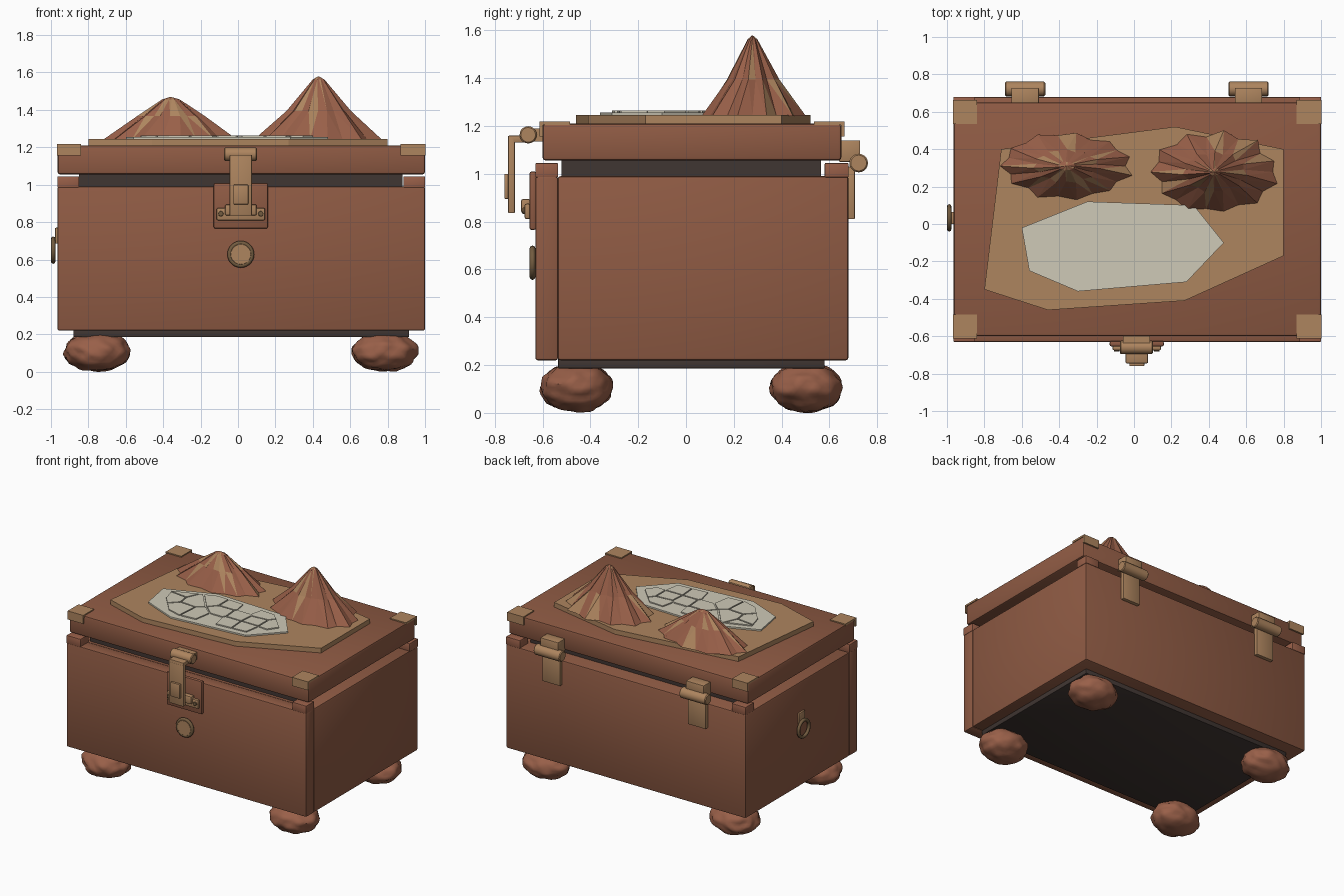
import bpy, bmesh, math, random
from mathutils import Vector, noise

if "Cube" in bpy.data.objects:
    bpy.data.objects.remove(bpy.data.objects["Cube"])

random.seed(4)


def material(name, rgb):
    m = bpy.data.materials.new(name)
    lin = [c / 12.92 if c <= 0.04045 else ((c + 0.055) / 1.055) ** 2.4 for c in rgb]
    m.diffuse_color = (*lin, 1)
    m.use_nodes = True
    m.node_tree.nodes["Principled BSDF"].inputs["Base Color"].default_value = m.diffuse_color
    return m


WOOD = material("brown_wood", (0.56, 0.355, 0.265))
ROCK = material("red_rock", (0.60, 0.375, 0.285))
BRASS = material("aged_brass", (0.68, 0.52, 0.37))
SAND = material("sand", (0.68, 0.52, 0.37))
DARK = material("dark_lining", (0.25, 0.21, 0.195))
BRONZE = material("dull_bronze", (0.45, 0.36, 0.25))
STONE = material("pale_stone", (0.81, 0.79, 0.72))


def finish(name, bm, *mats, smooth=False):
    bmesh.ops.recalc_face_normals(bm, faces=bm.faces)
    me = bpy.data.meshes.new(name)
    bm.to_mesh(me)
    bm.free()
    for m in mats:
        me.materials.append(m)
    ob = bpy.data.objects.new(name, me)
    bpy.context.collection.objects.link(ob)
    if smooth:
        bpy.ops.object.select_all(action='DESELECT')
        ob.select_set(True)
        bpy.context.view_layer.objects.active = ob
        bpy.ops.object.shade_smooth_by_angle(angle=math.radians(40))
    return ob


def box(name, x, y, z, mat, bevel=0.0):
    bm = bmesh.new()
    bmesh.ops.create_cube(bm, size=1)
    for v in bm.verts:
        v.co = [r[0] + (c + 0.5) * (r[1] - r[0]) for c, r in zip(v.co, (x, y, z))]
    if bevel:
        bmesh.ops.bevel(bm, geom=bm.edges[:], offset=bevel, segments=2,
                        affect='EDGES', profile=0.5)
    return finish(name, bm, mat, smooth=bevel > 0)


def rod(name, center, radius, length, axis, mat):
    bm = bmesh.new()
    bmesh.ops.create_cone(bm, cap_ends=True, segments=20, radius1=radius,
                          radius2=radius, depth=length)
    bmesh.ops.bevel(bm, geom=[e for e in bm.edges if e.calc_face_angle() > 1],
                    offset=min(radius, length) * 0.15, segments=1, affect='EDGES')
    rot = Vector((0, 0, 1)).rotation_difference(Vector(axis)).to_matrix()
    for v in bm.verts:
        v.co = rot @ v.co + Vector(center)
    return finish(name, bm, mat, smooth=True)


def ring(name, center, major, minor, axis, mat):
    bpy.ops.mesh.primitive_torus_add(location=center, major_radius=major, minor_radius=minor,
                                     major_segments=28, minor_segments=8)
    ob = bpy.context.object
    ob.name = name
    ob.rotation_euler = Vector((0, 0, 1)).rotation_difference(Vector(axis)).to_euler()
    ob.data.materials.append(mat)
    bpy.ops.object.shade_smooth_by_angle(angle=math.radians(60))


def prism(name, outline, z0, z1, mat):
    bm = bmesh.new()
    lo = [bm.verts.new((x, y, z0)) for x, y in outline]
    hi = [bm.verts.new((x, y, z1)) for x, y in outline]
    bm.faces.new(lo)
    bm.faces.new(hi)
    n = len(outline)
    for i in range(n):
        bm.faces.new((lo[i], lo[(i + 1) % n], hi[(i + 1) % n], hi[i]))
    return finish(name, bm, mat)


# Chest body: full-width front board, side block, dark base and lining
box("front_board", (-0.965, 1.0), (-0.63, -0.535), (0.22, 0.99), WOOD, 0.01)
box("body", (-0.965, 1.0), (-0.537, 0.68), (0.22, 0.99), WOOD, 0.012)
box("base", (-0.88, 0.915), (-0.535, 0.58), (0.185, 0.23), DARK, 0.006)
box("lining", (-0.85, 0.88), (-0.52, 0.565), (0.95, 1.057), DARK)
for x in ((-0.965, -0.85), (0.885, 1.0)):
    for y in ((-0.63, -0.535), (0.58, 0.68)):
        box("rim_corner", x, y, (0.985, 1.045), ROCK, 0.004)

# Lid with brass corner caps
box("lid", (-0.965, 1.0), (-0.60, 0.65), (1.055, 1.21), WOOD, 0.014)
for x in ((-0.967, -0.84), (0.87, 1.002)):
    for s, y in ((-1, (-0.612, -0.485)), (1, (0.535, 0.662))):
        box("corner_cap", x, y, (1.205, 1.218), BRASS)
        edge = (y[0], y[0] + 0.014) if s < 0 else (y[1] - 0.014, y[1])
        box("corner_flap", x, edge, (1.155, 1.217), BRASS)

# Lumpy round feet
for cx in (-0.755, 0.787):
    for cy in (-0.457, 0.503):
        bm = bmesh.new()
        bmesh.ops.create_icosphere(bm, subdivisions=4, radius=1)
        for v in bm.verts:
            p = v.co.copy()
            p *= 1 + 0.10 * noise.noise(p * 2.6 + Vector((cx * 9, cy * 7, 2)))
            v.co = (cx + p.x * 0.175, cy + p.y * 0.15, min(max(0.107 + p.z * 0.105, 0.0), 0.2))
        finish("foot", bm, ROCK, smooth=True)

# Sand plateau and pale stone field on the lid
prism("plateau", [(-0.71, 0.40), (0.22, 0.52), (0.80, 0.40), (0.80, -0.17),
                  (0.27, -0.41), (-0.46, -0.46), (-0.80, -0.35)], 1.2, 1.245, SAND)
prism("stone_field", [(-0.60, -0.02), (-0.25, 0.12), (0.32, 0.10), (0.48, -0.10),
                      (0.28, -0.31), (-0.30, -0.36), (-0.56, -0.25)], 1.24, 1.256, STONE)


def clip(poly, point, normal):
    out = []
    for a, b in zip(poly, poly[1:] + poly[:1]):
        da, db = (a - point).dot(normal), (b - point).dot(normal)
        if da <= 0:
            out.append(a)
        if da * db < 0:
            out.append(a.lerp(b, da / (da - db)))
    return out


# Paving stones: cells around each seed, with narrow gaps
seeds = [Vector(p) for p in (
    (-0.44, -0.01), (-0.45, -0.09), (-0.31, -0.07), (-0.20, 0.02), (-0.06, 0.02),
    (-0.06, -0.10), (-0.32, -0.22), (-0.18, -0.23), (0.20, 0.01), (0.07, -0.09),
    (0.21, -0.10), (0.34, -0.10), (0.07, -0.22), (0.21, -0.21),
    (0.07, 0.04), (-0.06, -0.25), (0.33, -0.23))]
border = [Vector(p) for p in ((-0.52, -0.03), (-0.22, 0.08), (0.26, 0.055), (0.40, -0.09),
                              (0.27, -0.27), (-0.27, -0.31), (-0.37, -0.28), (-0.49, -0.14))]
for s in seeds[:14]:
    cell = border
    for o in seeds:
        if o != s:
            n = (o - s).normalized()
            cell = clip(cell, (s + o) / 2 - n * 0.005, n)
    prism("paving_stone", cell, 1.25, 1.264, STONE)


# Faceted mountains with fluted slopes and scattered sandy facets
def mountain(name, cx, cy, rx, ry, top, levels):
    bm = bmesh.new()
    n, z0 = 22, 1.242
    flute = [1 + (0.06 if i % 2 else -0.06) + random.uniform(-0.04, 0.04) for i in range(n)]
    rows = []
    for k, (t, r) in enumerate(levels):
        row = []
        for i in range(n):
            a = math.tau * (i + 0.45 * k) / n
            f = r * flute[i]
            row.append(bm.verts.new((cx + rx * f * math.cos(a), cy + ry * f * math.sin(a),
                                     z0 + (top - z0) * t)))
        rows.append(row)
    tip = bm.verts.new((cx, cy, top))
    bm.faces.new(rows[0])
    for i in range(n):
        j = (i + 1) % n
        for a, b in zip(rows, rows[1:]):
            bm.faces.new((a[i], a[j], b[i]))
            bm.faces.new((a[j], b[j], b[i]))
        bm.faces.new((rows[-1][i], rows[-1][j], tip))
    for f in bm.faces:
        f.material_index = int(random.random() < 0.2)
    finish(name, bm, ROCK, SAND)


mountain("low_mountain", -0.36, 0.31, 0.345, 0.17, 1.47, ((0, 1), (0.55, 0.5), (0.94, 0.13)))
mountain("tall_mountain", 0.43, 0.278, 0.325, 0.205, 1.58, ((0, 1), (0.45, 0.5), (0.95, 0.09)))

# Front latch
box("latch_plate", (-0.13, 0.16), (-0.655, -0.625), (0.765, 1.01), WOOD, 0.01)
box("latch_base", (-0.115, 0.145), (-0.675, -0.65), (0.81, 0.875), BRASS, 0.008)
box("latch_catch", (-0.07, 0.10), (-0.69, -0.65), (0.835, 0.895), BRASS, 0.01)
for x in (-0.092, 0.122):
    rod("latch_screw", (x, -0.677, 0.845), 0.014, 0.012, (0, 1, 0), BRONZE)
box("latch_strap", (-0.045, 0.075), (-0.745, -0.715), (0.835, 1.155), BRASS, 0.006)
box("latch_tab", (-0.025, 0.055), (-0.76, -0.74), (0.895, 1.0), BRASS, 0.004)
box("latch_arm", (-0.045, 0.075), (-0.745, -0.66), (1.13, 1.16), BRASS, 0.006)
rod("latch_barrel", (0.013, -0.66, 1.163), 0.036, 0.175, (1, 0, 0), BRASS)
box("latch_lid_mount", (-0.06, 0.085), (-0.635, -0.595), (1.135, 1.19), BRASS)

# Round front lock boss
rod("lock_boss", (0.015, -0.638, 0.628), 0.058, 0.03, (0, 1, 0), BRASS)
ring("lock_rim", (0.015, -0.642, 0.628), 0.06, 0.012, (0, 1, 0), BRONZE)

# Left side pull ring
box("ring_plate", (-0.978, -0.96), (0.0, 0.065), (0.685, 0.77), BRASS, 0.004)
ring("pull_ring", (-0.988, 0.033, 0.65), 0.061, 0.012, (1, 0, 0), BRONZE)

# Back hinges
for cx in (-0.582, 0.612):
    box("hinge_upper_leaf", (cx - 0.073, cx + 0.073), (0.64, 0.728), (1.05, 1.14), BRASS, 0.004)
    rod("hinge_barrel", (cx, 0.722, 1.045), 0.039, 0.215, (1, 0, 0), BRASS)
    box("hinge_lower_leaf", (cx - 0.073, cx + 0.073), (0.675, 0.706), (0.81, 1.03), BRASS, 0.004)
